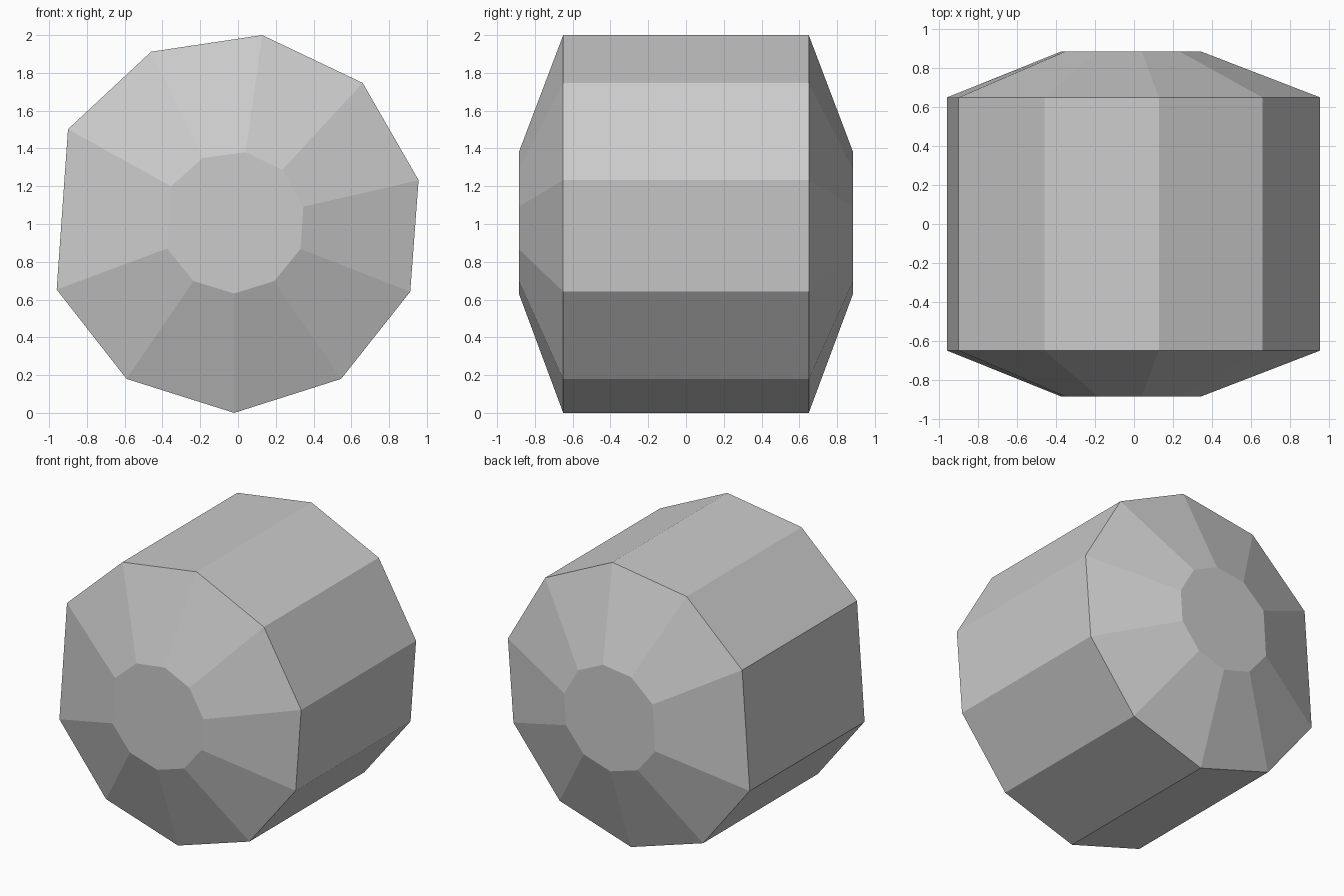
import bpy, bmesh

if "Cube" in bpy.data.objects:
    bpy.data.objects.remove(bpy.data.objects["Cube"])

# Irregular ten-sided outline (x, z) of the barrel and of the small end facet
outer = [(-0.46, 1.912), (0.128, 2.0), (0.66, 1.747), (0.956, 1.232), (0.912, 0.642),
         (0.546, 0.18), (-0.02, 0.0), (-0.59, 0.18), (-0.96, 0.653), (-0.9, 1.502)]
inner = [(-0.185, 1.35), (0.04, 1.38), (0.235, 1.287), (0.346, 1.092), (0.331, 0.868),
         (0.192, 0.698), (-0.02, 0.632), (-0.236, 0.698), (-0.376, 0.87), (-0.355, 1.2)]

bm = bmesh.new()
# Cross-sections from front to back
rings = [[bm.verts.new((x, y, z)) for x, z in outline]
         for outline, y in ((inner, -0.885), (outer, -0.65), (outer, 0.65), (inner, 0.885))]

# Barrel sides and tapered ends
for a, b in zip(rings, rings[1:]):
    for i in range(len(a)):
        j = (i + 1) % len(a)
        bm.faces.new((a[i], a[j], b[j], b[i]))

# Flat end facets
bm.faces.new(rings[0])
bm.faces.new(rings[-1])
bmesh.ops.recalc_face_normals(bm, faces=bm.faces)

mesh = bpy.data.meshes.new("faceted_barrel")
bm.to_mesh(mesh)
bm.free()
bpy.context.collection.objects.link(bpy.data.objects.new("faceted_barrel", mesh))
